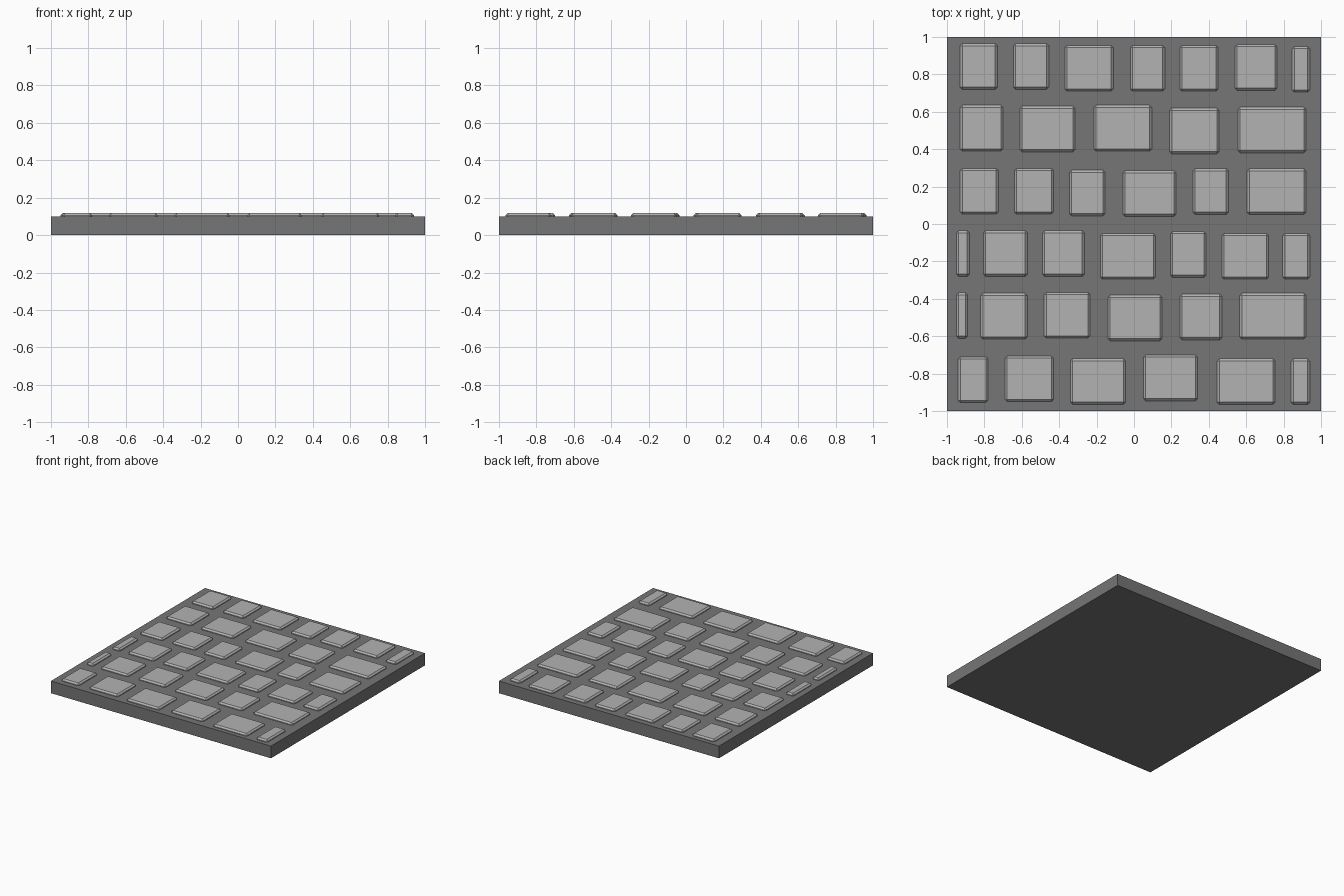
import bpy


def material(name, grey):
    m = bpy.data.materials.new(name)
    m.diffuse_color = (grey, grey, grey, 1)
    return m


def box(name, x0, x1, y0, y1, z0, z1, mat):
    bpy.ops.mesh.primitive_cube_add(size=1, location=((x0 + x1) / 2, (y0 + y1) / 2, (z0 + z1) / 2))
    ob = bpy.context.object
    ob.name = name
    ob.scale = (x1 - x0, y1 - y0, z1 - z0)
    bpy.ops.object.transform_apply(location=False, rotation=False, scale=True)
    ob.data.materials.append(mat)
    return ob


MORTAR = material("mortar", 0.18)
STONE = material("stone", 0.45)
BASE_TOP, STONE_TOP, STONE_DEPTH = 0.10, 0.118, 0.245

# Mortar slab
box("mortar_slab", -1, 1, -1, 1, 0, BASE_TOP, MORTAR)

# Paving stones, row by row: (left x, right x, back y)
rows = [
    [(-.93, -.73, .965), (-.645, -.455, .965), (-.37, -.11, .955), (-.02, .165, .955),
     (.245, .45, .955), (.54, .765, .96), (.845, .94, .95)],
    [(-.93, -.70, .635), (-.61, -.315, .63), (-.215, .095, .635), (.19, .455, .62), (.555, .92, .625)],
    [(-.93, -.725, .298), (-.64, -.43, .298), (-.345, -.155, .288), (-.06, .225, .286),
     (.315, .505, .296), (.605, .92, .296)],
    [(-.95, -.88, -.035), (-.805, -.57, -.035), (-.49, -.265, -.035), (-.18, .115, -.05),
     (.195, .385, -.04), (.47, .72, -.05), (.795, .94, -.05)],
    [(-.95, -.89, -.367), (-.82, -.57, -.37), (-.48, -.235, -.365), (-.14, .15, -.38),
     (.245, .47, -.375), (.565, .92, -.37)],
    [(-.94, -.78, -.71), (-.69, -.43, -.705), (-.34, -.045, -.72), (.05, .34, -.70),
     (.445, .755, -.72), (.84, .94, -.72)],
]
for r, row in enumerate(rows, 1):
    for c, (x0, x1, y1) in enumerate(row, 1):
        stone = box(f"stone_{r}_{c}", x0, x1, y1 - STONE_DEPTH, y1, 0.06, STONE_TOP, STONE)
        bevel = stone.modifiers.new("chamfer", 'BEVEL')
        bevel.width = 0.012
        bevel.segments = 1
